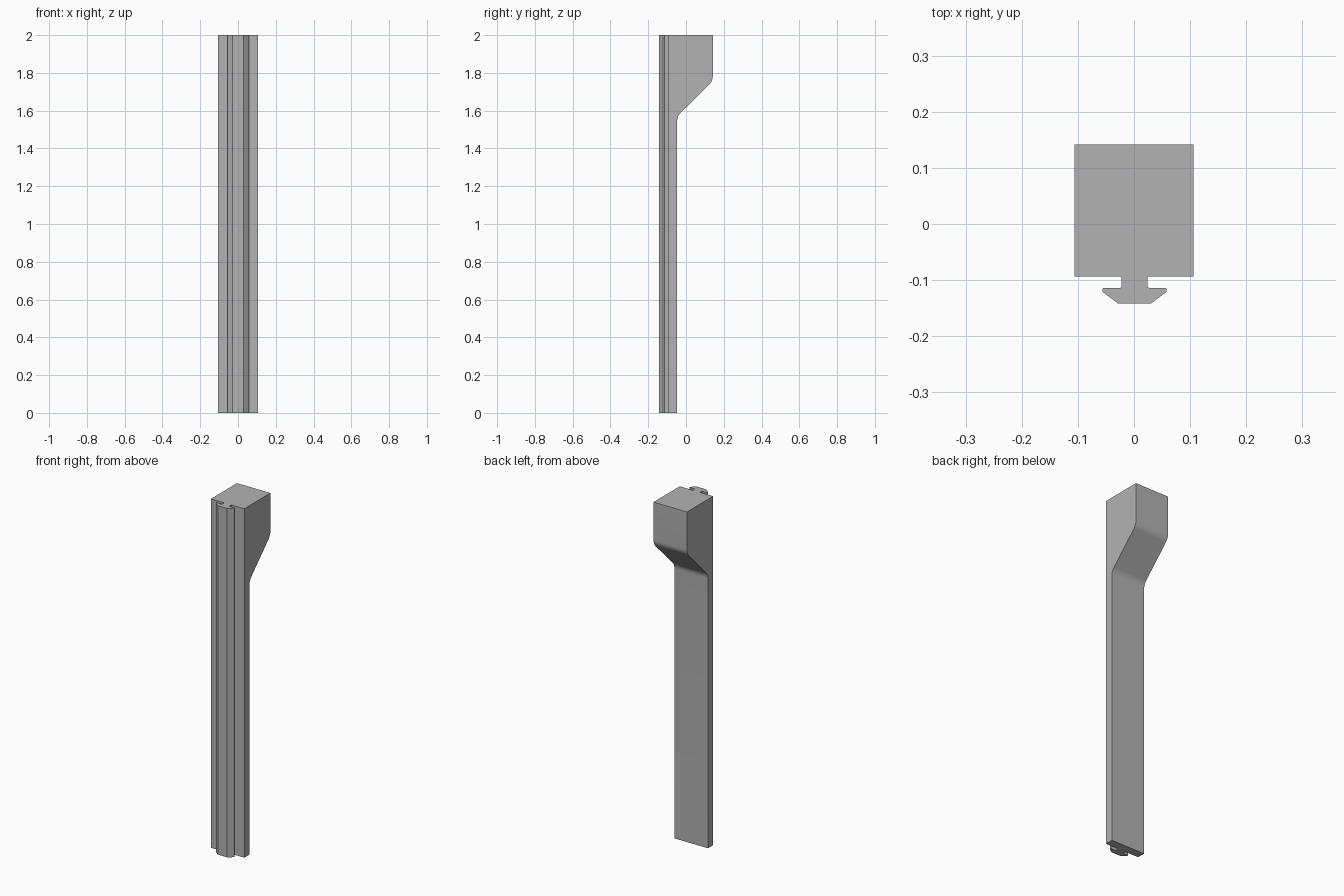
import bpy
import bmesh
import math
from mathutils import Vector, Matrix

cube = bpy.data.objects.get("Cube")
if cube:
    bpy.data.objects.remove(cube)

# One plain grey for the whole part
grey = bpy.data.materials.new("plain_grey")
grey.use_nodes = True
colour = (0.45, 0.45, 0.45, 1)
grey.diffuse_color = colour
grey.node_tree.nodes["Principled BSDF"].inputs["Base Color"].default_value = colour


def rounded(corners, steps=6):
    """Outline from (a, b, radius) corners, with arcs where radius is set."""
    out = []
    for i, (a, b, r) in enumerate(corners):
        p = Vector((a, b))
        if not r:
            out.append(p)
            continue
        u = (Vector(corners[i - 1][:2]) - p).normalized()
        v = (Vector(corners[(i + 1) % len(corners)][:2]) - p).normalized()
        half = u.angle(v) / 2
        centre = p + (u + v).normalized() * r / math.sin(half)
        start = p + u * r / math.tan(half) - centre
        end = p + v * r / math.tan(half) - centre
        turn = math.atan2(start.x * end.y - start.y * end.x, start.dot(end))
        for k in range(steps + 1):
            out.append(centre + Matrix.Rotation(turn * k / steps, 2) @ start)
    return out


def extrude(name, outline, place, direction):
    """Solid prism from an outline."""
    bm = bmesh.new()
    face = bm.faces.new([bm.verts.new(place(p)) for p in outline])
    geom = bmesh.ops.extrude_face_region(bm, geom=[face])["geom"]
    moved = [g for g in geom if isinstance(g, bmesh.types.BMVert)]
    bmesh.ops.translate(bm, verts=moved, vec=direction)
    bmesh.ops.recalc_face_normals(bm, faces=bm.faces)
    mesh = bpy.data.meshes.new(name)
    bm.to_mesh(mesh)
    bm.free()
    mesh.materials.append(grey)
    obj = bpy.data.objects.new(name, mesh)
    bpy.context.collection.objects.link(obj)
    bpy.ops.object.select_all(action="DESELECT")
    obj.select_set(True)
    bpy.context.view_layer.objects.active = obj
    bpy.ops.object.shade_smooth_by_angle(angle=math.radians(30))
    return obj


# Long flat plate swelling into a thick head, drawn in the side plane
FRONT, BACK, HEAD = -0.094, -0.047, 0.142
WIDTH = 0.212
side = [(FRONT, 0, 0), (BACK, 0, 0), (BACK, 1.57, 0.06),
        (HEAD, 1.758, 0.06), (HEAD, 2, 0), (FRONT, 2, 0)]
extrude("plate_and_head", rounded(side),
        lambda p: (-WIDTH / 2, p.x, p.y), (WIDTH, 0, 0))

# T-shaped mounting rail along the full front, drawn in the ground plane
half = [(0.023, FRONT, 0), (0.023, -0.114, 0.004), (0.057, -0.114, 0.002),
        (0.057, -0.121, 0.002), (0.029, -0.142, 0)]
mirrored = [(-x, y, r) for x, y, r in reversed(half)]
extrude("mounting_rail", rounded(half + mirrored, 4),
        lambda p: (p.x + 0.001, p.y, 0), (0, 0, 2))
